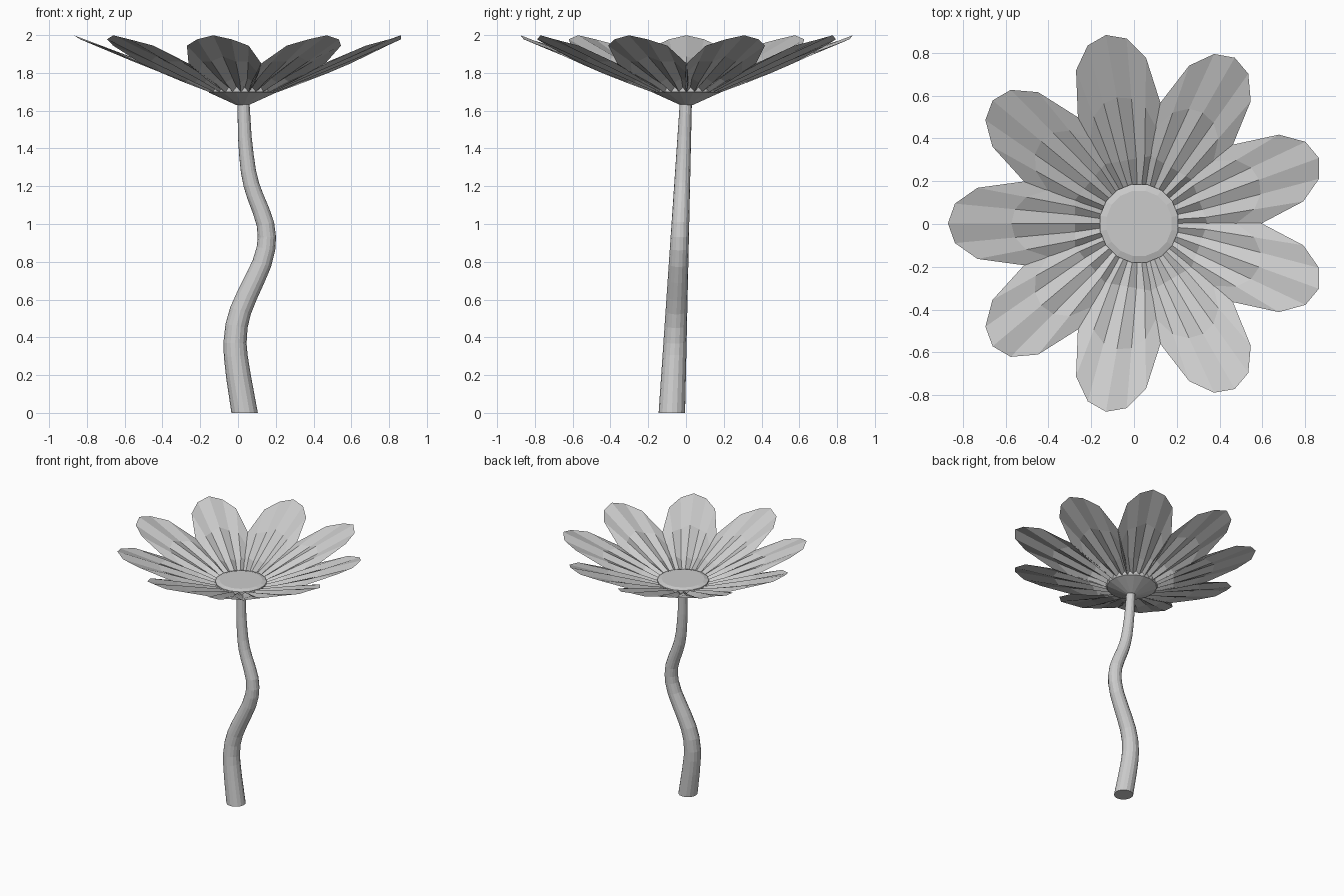
import bpy, bmesh
from math import sin, cos, pi, radians, atan2
from mathutils import Vector, Matrix

if "Cube" in bpy.data.objects:
    bpy.data.objects.remove(bpy.data.objects["Cube"])

CX, CY = 0.024, 0.003   # flower axis


def make(name, verts, faces):
    mesh = bpy.data.meshes.new(name)
    mesh.from_pydata(verts, [], faces)
    bm = bmesh.new()
    bm.from_mesh(mesh)
    bmesh.ops.recalc_face_normals(bm, faces=bm.faces)
    bm.to_mesh(mesh)
    bm.free()
    ob = bpy.data.objects.new(name, mesh)
    bpy.context.collection.objects.link(ob)
    return ob


def skin(name, rings):
    # bridge equal rings of points and cap both ends
    n = len(rings[0])
    verts = [p for ring in rings for p in ring]
    faces = [(i * n + k, i * n + (k + 1) % n, (i + 1) * n + (k + 1) % n, (i + 1) * n + k)
             for i in range(len(rings) - 1) for k in range(n)]
    faces += [tuple(range(n)), tuple(range(len(verts) - n, len(verts)))]
    return make(name, verts, faces)


# Stem: tapering tube along a wavy path (x, z)
path = [(.035, 0), (.003, .19), (-.012, .30), (-.016, .37), (-.008, .46), (.013, .54),
        (.047, .62), (.09, .71), (.126, .79), (.148, .87), (.153, .93), (.145, 1.0),
        (.122, 1.07), (.09, 1.15), (.07, 1.21), (.055, 1.28), (.045, 1.36), (.036, 1.46),
        (.029, 1.64)]
rings = []
for i, (x, z) in enumerate(path):
    t = z / 1.64
    r = .07 + (.032 - .07) * t
    y = -.075 + (CY - .004 + .075) * t
    tilt = 0
    if 0 < i < len(path) - 1:
        (x0, z0), (x1, z1) = path[i - 1], path[i + 1]
        tilt = atan2(x1 - x0, z1 - z0)
    rot = Matrix.Rotation(tilt, 3, 'Y')
    rings.append([Vector((x, y, z)) + rot @ Vector((r * cos(a), r * sin(a), 0))
                  for a in (2 * pi * k / 16 for k in range(16))])
skin("stem", rings)

# Flower head: cone underneath, short rim, bevelled disc on top
profile = [(.034, 1.63), (.18, 1.695), (.186, 1.705), (.186, 1.728), (.155, 1.738)]
skin("flower_center", [[(CX + r * cos(a), CY + r * sin(a), z)
                        for a in (2 * pi * (k + .5) / 16 for k in range(16))]
                       for r, z in profile])

# Petals: pleated fans, nine around the head
outline = [(.535, -.196), (.755, -.166), (.86, -.092), (.893, 0),
           (.86, .092), (.755, .166), (.535, .196)]
verts, faces = [], []
for p in range(9):
    rot = Matrix.Rotation(radians(20 + 40 * p), 3, 'Z')
    base = len(verts)
    for row in range(4):
        for c, (ro, wo) in enumerate(outline):
            f = (c - 3) / 3
            inner, mid = (.17, .062 * f), (.30, .119 * f)
            if row == 0:
                r, w = inner
            elif row == 1:
                r, w = mid
            else:
                s = .5 if row == 2 else 1
                r, w = mid[0] + (ro - mid[0]) * s, mid[1] + (wo - mid[1]) * s
            fold = (.012, .011, .010, .004)[row] * (1 if c % 2 else -1)
            z = 1.708 + (r - .17) * .397 + fold
            verts.append(rot @ Vector((r, w, min(z, 2.0))) + Vector((CX, CY, 0)))
    faces += [(base + i * 7 + c, base + i * 7 + c + 1,
               base + i * 7 + c + 8, base + i * 7 + c + 7)
              for i in range(3) for c in range(6)]
make("petals", verts, faces)
